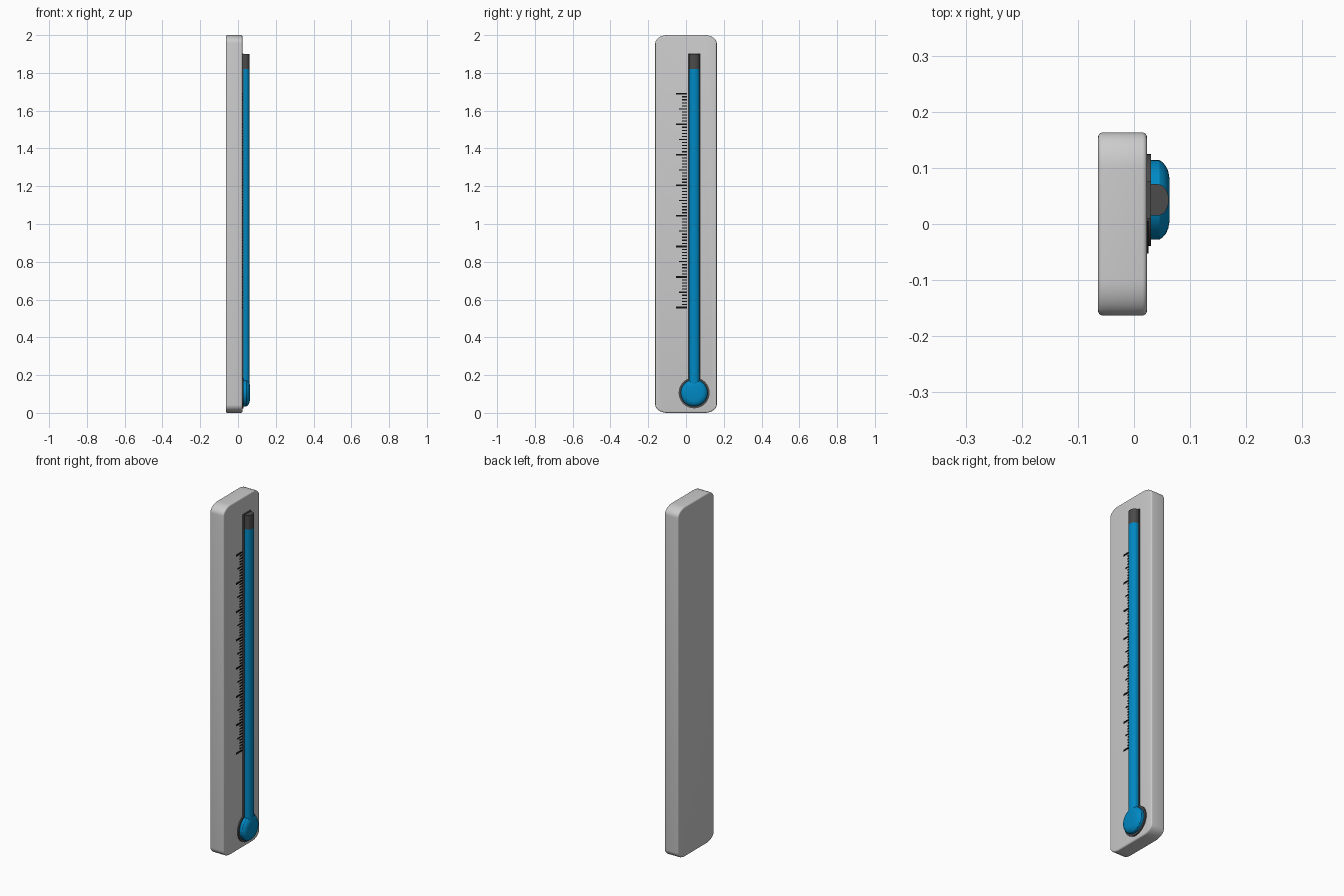
import bpy, bmesh
from math import sin, cos, pi, radians

if "Cube" in bpy.data.objects:
    bpy.data.objects.remove(bpy.data.objects["Cube"])


def material(name, rgb):
    m = bpy.data.materials.new(name)
    m.diffuse_color = (*rgb, 1)
    m.use_nodes = True
    m.node_tree.nodes["Principled BSDF"].inputs["Base Color"].default_value = m.diffuse_color
    return m


DARK = material("dark_grey", (0.07, 0.07, 0.07))
BLUE = material("blue", (0.0, 0.25, 0.55))
BLACK = material("black", (0.005, 0.005, 0.005))


def finish(name, bm, mat=None, smooth=True):
    bmesh.ops.recalc_face_normals(bm, faces=bm.faces)
    me = bpy.data.meshes.new(name)
    bm.to_mesh(me)
    bm.free()
    ob = bpy.data.objects.new(name, me)
    bpy.context.collection.objects.link(ob)
    if mat:
        me.materials.append(mat)
    if smooth:
        bpy.ops.object.select_all(action='DESELECT')
        ob.select_set(True)
        bpy.context.view_layer.objects.active = ob
        bpy.ops.object.shade_smooth_by_angle(angle=radians(30))
    return ob


def loft(name, rings, mat=None):
    """Skin closed rings of equal length and cap both ends."""
    bm = bmesh.new()
    loops = [[bm.verts.new(p) for p in r] for r in rings]
    n = len(loops[0])
    for a, b in zip(loops, loops[1:]):
        for i in range(n):
            j = (i + 1) % n
            bm.faces.new((a[i], a[j], b[j], b[i]))
    bm.faces.new(loops[0])
    bm.faces.new(loops[-1])
    return finish(name, bm, mat)


# Backboard: rounded outline with softened front and back rims
def board_ring(x, inset, steps=8):
    ring = []
    for q, (sy, sz) in enumerate([(1, 1), (-1, 1), (-1, -1), (1, -1)]):
        for k in range(steps + 1):
            a = (q + k / steps) * pi / 2
            ring.append((x, sy * 0.097 + cos(a) * (0.066 - inset),
                         1 + sz * 0.957 + sin(a) * (0.043 - inset)))
    return ring


B = 0.008
turns = [i * pi / 8 for i in range(5)]
rings = [board_ring(-0.064 + B * (1 - sin(a)), B * (1 - cos(a))) for a in reversed(turns)]
rings += [board_ring(0.023 - B * (1 - sin(a)), B * (1 - cos(a))) for a in turns]
loft("backboard", rings)

CY, CZ = 0.043, 0.106      # bulb centre


# Bulb and its rim: stacked circles along x
def disc(name, profile, mat, n=40):
    loft(name, [[(x, CY + r * cos(2 * pi * i / n), CZ + r * sin(2 * pi * i / n))
                 for i in range(n)] for x, r in profile], mat)


disc("bulb_rim", [(0.015, 0.082), (0.030, 0.082)], DARK)
disc("bulb", [(0.020, 0.071), (0.045, 0.071), (0.051, 0.067),
              (0.057, 0.060), (0.061, 0.051), (0.063, 0.040)], BLUE)


# Tube and liquid column: rounded profile pulled along z
def column(name, half, base, shoulder, top, z0, z1, mat):
    pts = [(base, CY - half), (base, CY + half)]
    pts += [(shoulder + (top - shoulder) * sin(a), CY + half * cos(a))
            for a in [i * pi / 12 for i in range(13)]]
    loft(name, [[(x, y, z) for x, y in pts] for z in (z0, z1)], mat)


column("empty_tube", 0.028, 0.015, 0.042, 0.062, 1.82, 1.90, DARK)
column("liquid_column", 0.028, 0.024, 0.042, 0.062, 0.12, 1.82, BLUE)


# Flat bars: tube backing and scale ticks
def add_bar(bm, x0, x1, y0, y1, z0, z1):
    vs = bmesh.ops.create_cube(bm, size=1)["verts"]
    for v in vs:
        v.co = ((x0 + x1) / 2 + v.co.x * (x1 - x0),
                (y0 + y1) / 2 + v.co.y * (y1 - y0),
                (z0 + z1) / 2 + v.co.z * (z1 - z0))


bm = bmesh.new()
add_bar(bm, 0.015, 0.030, CY - 0.033, CY + 0.033, 0.12, 1.903)
finish("tube_backing", bm, DARK, smooth=False)

# One tick per degree, longer every five and ten
bm = bmesh.new()
for d in range(71):
    z = 0.558 + d * 0.01617
    length, t = (0.058, 0.0045) if d % 10 == 0 else (0.042, 0.003) if d % 5 == 0 else (0.026, 0.003)
    add_bar(bm, 0.018, 0.0255, 0.005 - length, 0.005, z - t, z + t)
finish("scale_ticks", bm, BLACK, smooth=False)
